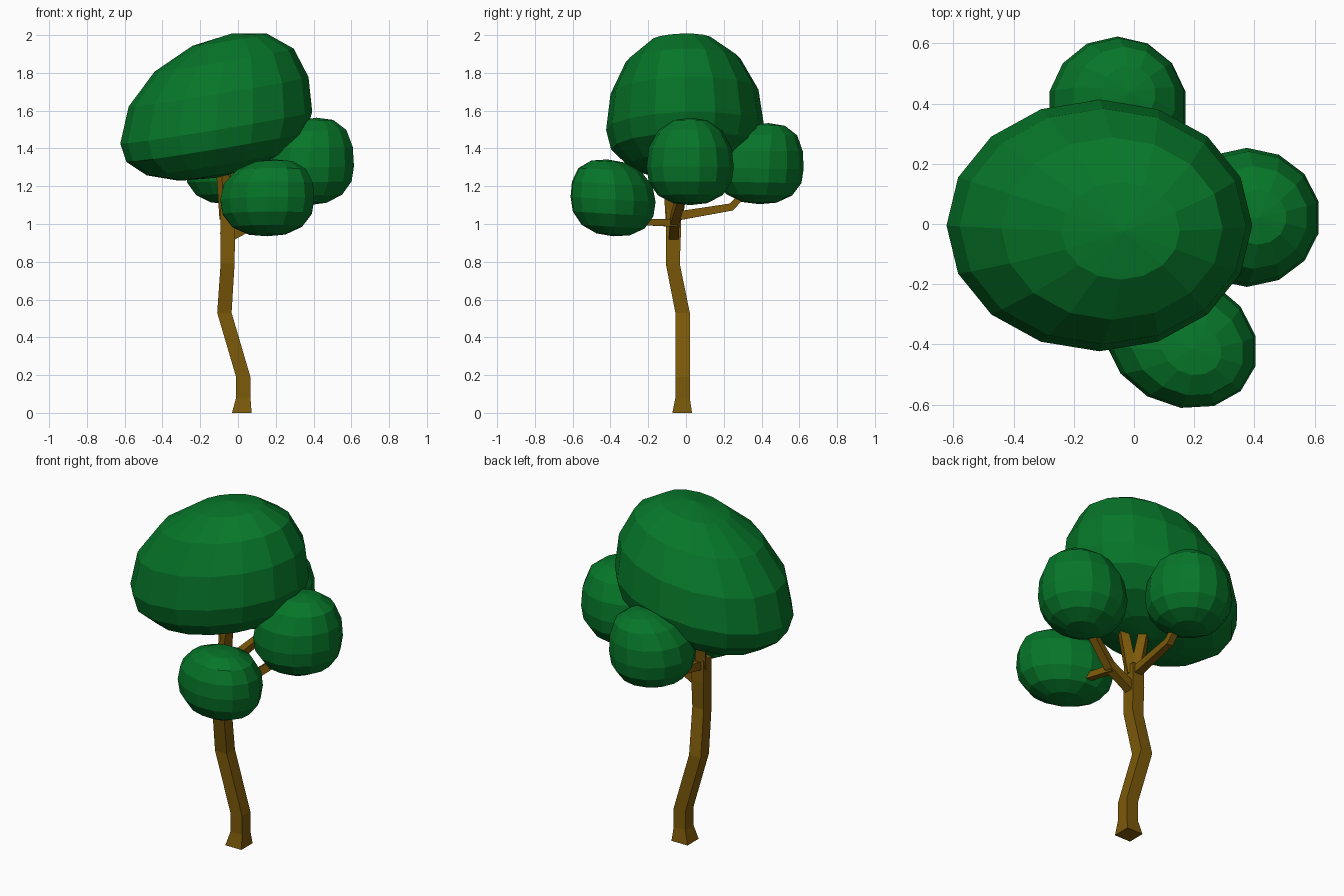
import bpy, bmesh
from math import hypot
from mathutils import Vector

if "Cube" in bpy.data.objects:
    bpy.data.objects.remove(bpy.data.objects["Cube"])


def material(name, rgb):
    m = bpy.data.materials.new(name)
    m.diffuse_color = (*rgb, 1)
    m.use_nodes = True
    m.node_tree.nodes["Principled BSDF"].inputs["Base Color"].default_value = m.diffuse_color
    return m


BARK = material("bark", (0.2, 0.1, 0.003))
LEAF = material("leaf", (0.002, 0.18, 0.022))


def finish(bm, name, mat):
    bmesh.ops.recalc_face_normals(bm, faces=bm.faces)
    me = bpy.data.meshes.new(name)
    bm.to_mesh(me)
    bm.free()
    me.materials.append(mat)
    ob = bpy.data.objects.new(name, me)
    bpy.context.collection.objects.link(ob)


def limb(name, path, level=False):
    """Square-section limb along (x, y, z, half width) points."""
    bm = bmesh.new()
    pts = [Vector(p[:3]) for p in path]
    rings = []
    for i, p in enumerate(pts):
        u, v = Vector((1, 0, 0)), Vector((0, 1, 0))
        if not level:
            t = (pts[min(i + 1, len(pts) - 1)] - pts[max(i - 1, 0)]).normalized()
            u = t.cross(Vector((0, 0, 1))).normalized()
            v = u.cross(t)
        r = path[i][3]
        rings.append([bm.verts.new(p + u * a * r + v * b * r)
                      for a, b in ((-1, -1), (1, -1), (1, 1), (-1, 1))])
    for a, b in zip(rings, rings[1:]):
        for k in range(4):
            bm.faces.new((a[k], a[(k + 1) % 4], b[(k + 1) % 4], b[k]))
    bm.faces.new(rings[0])
    bm.faces.new(rings[-1])
    finish(bm, name, BARK)


def foliage(name, centre, rx, ry, top, bottom, slope, lean, full=2.3, segs=14, skew=0):
    """Faceted dome: flatter underside, sloping rings, leaning pole, skewed plan."""
    bm = bmesh.new()
    bmesh.ops.create_uvsphere(bm, u_segments=segs, v_segments=8, radius=1)
    for v in bm.verts:
        h, z = hypot(v.co.x, v.co.y), v.co.z
        x, y, z = v.co / (h ** full + abs(z) ** full) ** (1 / full)
        k = max(z, 0) ** 2
        x = x * rx
        y = y * ry + skew * x + lean[1] * k
        x += lean[0] * k
        z *= top if z > 0 else bottom
        v.co = Vector(centre) + Vector((x, y, z + slope[0] * x + slope[1] * y))
    finish(bm, name, LEAF)


# Crooked trunk with flared foot
limb("trunk", [(0.02, -0.02, 0, 0.052), (0.028, -0.018, 0.08, 0.038),
               (0.028, -0.018, 0.19, 0.038), (-0.072, -0.018, 0.53, 0.038),
               (-0.055, -0.07, 0.79, 0.037), (-0.055, -0.066, 0.95, 0.039),
               (-0.055, -0.066, 1.08, 0.038)], level=True)

# Branches into each foliage clump
limb("right_branch", [(-0.05, -0.066, 0.93, 0.026), (0.12, -0.06, 1.02, 0.024),
                      (0.25, -0.03, 1.13, 0.021), (0.38, 0.02, 1.28, 0.016)])
limb("front_branch", [(0.10, -0.05, 1.005, 0.02), (0.14, -0.2, 1.01, 0.018),
                      (0.16, -0.36, 1.06, 0.015)])
limb("back_branch", [(-0.055, -0.06, 1.04, 0.024), (-0.04, 0.24, 1.09, 0.02),
                     (-0.045, 0.38, 1.24, 0.016)])
limb("crown_branch_right", [(-0.045, -0.07, 1.03, 0.028), (-0.01, -0.09, 1.25, 0.024),
                            (0.02, -0.1, 1.4, 0.016)])
limb("crown_branch_left", [(-0.06, -0.055, 1.03, 0.028), (-0.08, -0.02, 1.25, 0.024),
                           (-0.1, 0, 1.4, 0.016)])

# Large crown and three smaller clumps
foliage("crown", (-0.115, -0.005, 1.51), 0.508, 0.418, 0.485, 0.265, (0.165, 0.03),
        (0.08, -0.02), 2.15, 16)
foliage("right_foliage", (0.375, 0.022, 1.3), 0.245, 0.231, 0.262, 0.2,
        (0.02, 0), (0.04, 0))
foliage("front_foliage", (0.155, -0.386, 1.13), 0.255, 0.225, 0.21, 0.195,
        (0, -0.06), (0.04, -0.03), skew=-0.145)
foliage("back_foliage", (-0.055, 0.387, 1.295), 0.232, 0.236, 0.24, 0.19,
        (0, -0.02), (0.04, 0.05))
